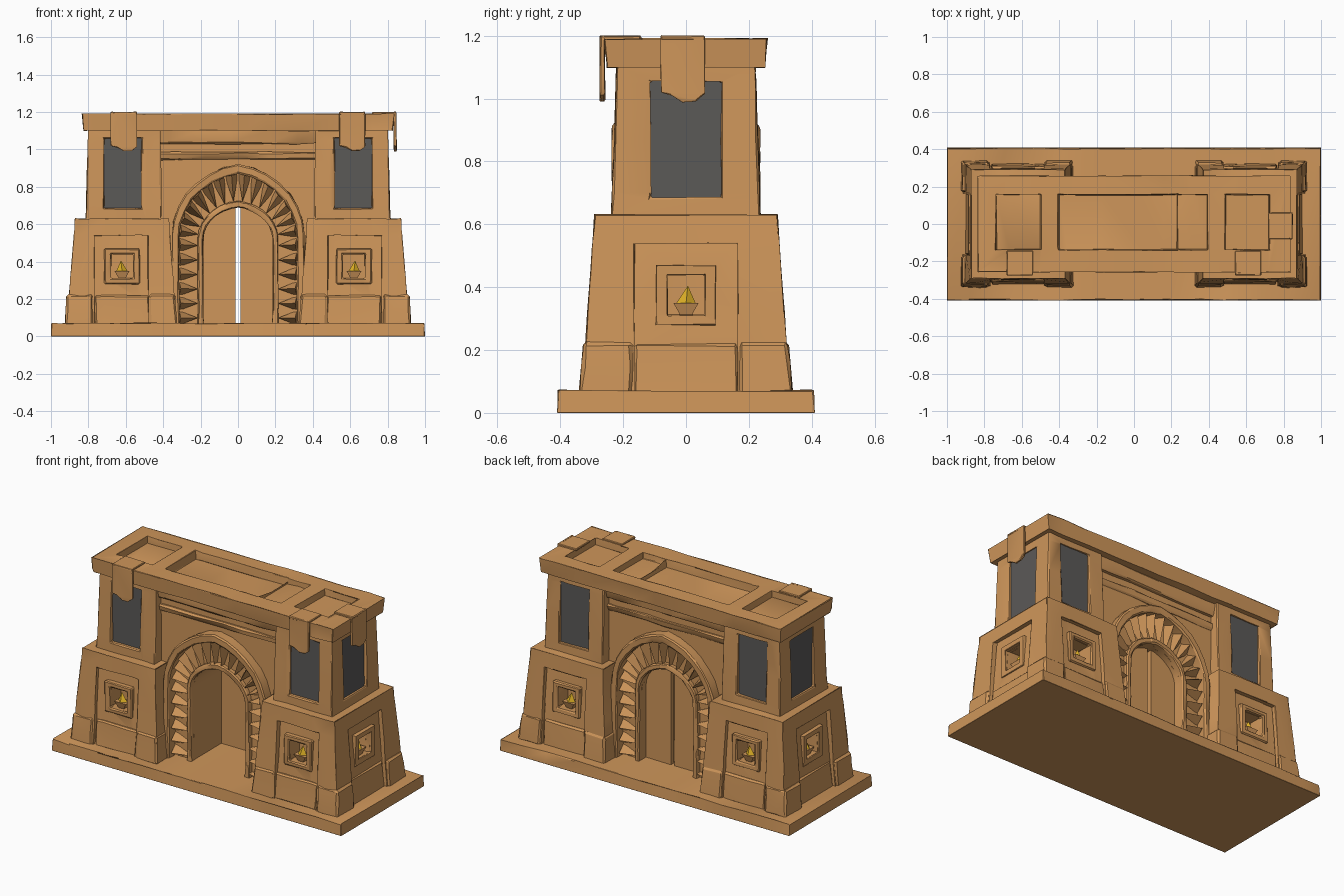
import bpy, bmesh, math, random
from mathutils import Matrix, Vector

if "Cube" in bpy.data.objects:
    bpy.data.objects.remove(bpy.data.objects["Cube"])

random.seed(4)


def material(name, rgb):
    m = bpy.data.materials.new(name)
    m.diffuse_color = (*rgb, 1)
    m.use_nodes = True
    m.node_tree.nodes["Principled BSDF"].inputs["Base Color"].default_value = m.diffuse_color
    return m


STONE = material("sandstone", (0.62, 0.305, 0.103))
GREY = material("dark_grey", (0.105, 0.1, 0.097))
GOLD = material("flame_yellow", (0.75, 0.45, 0.02))


def mesh_object(name, verts, faces, mat=STONE, M=None):
    me = bpy.data.meshes.new(name)
    me.from_pydata([tuple(v) for v in verts], [], faces)
    if M:
        me.transform(M)
    bm = bmesh.new()
    bm.from_mesh(me)
    bmesh.ops.recalc_face_normals(bm, faces=bm.faces)
    bm.to_mesh(me)
    bm.free()
    me.materials.append(mat)
    ob = bpy.data.objects.new(name, me)
    bpy.context.collection.objects.link(ob)
    return ob


def loft(name, z0, low, z1, high=None, mat=STONE, M=None):
    """Tapered block between two (x0, x1, y0, y1) rectangles."""
    v = []
    for z, (a, b, c, d) in ((z0, low), (z1, high or low)):
        v += [(a, c, z), (b, c, z), (b, d, z), (a, d, z)]
    f = [(3, 2, 1, 0), (4, 5, 6, 7)] + [(i, (i + 1) % 4, (i + 1) % 4 + 4, i + 4) for i in range(4)]
    return mesh_object(name, v, f, mat, M)


def prism(name, pts, y0, y1, mat=STONE, M=None):
    """Outline in x-z pushed along y."""
    n = len(pts)
    v = [(x, y, z) for y in (y0, y1) for x, z in pts]
    f = [tuple(range(n)), tuple(range(n, 2 * n))]
    f += [(i, (i + 1) % n, (i + 1) % n + n, i + n) for i in range(n)]
    return mesh_object(name, v, f, mat, M)


def ring(name, outer, inner, y0, y1, closed=False, M=None):
    """Band between two matching outlines, pushed along y."""
    n = len(outer)
    v = [(x, y, z) for y in (y0, y1) for pts in (outer, inner) for x, z in pts]
    f = []
    for i in range(n if closed else n - 1):
        j = (i + 1) % n
        f += [(i, j, n + j, n + i), (2 * n + i, 2 * n + j, 3 * n + j, 3 * n + i),
              (i, j, 2 * n + j, 2 * n + i), (n + i, n + j, 3 * n + j, 3 * n + i)]
    if not closed:
        f += [(k, n + k, 3 * n + k, 2 * n + k) for k in (0, n - 1)]
    return mesh_object(name, v, f, STONE, M)


def apply(ob, kind, **props):
    mod = ob.modifiers.new(kind.title(), kind)
    for k, val in props.items():
        setattr(mod, k, val)
    bpy.context.view_layer.objects.active = ob
    bpy.ops.object.modifier_apply(modifier=mod.name)


def cut(ob, *cutters):
    for c in cutters:
        apply(ob, 'BOOLEAN', object=c, operation='DIFFERENCE', solver='EXACT')
        bpy.data.objects.remove(c)


def finish(ob, bevel=0.01, wear=0.004, mirror=False, step=0.17):
    """Chip the stone: extra cuts, bevelled edges, slight random wear."""
    bm = bmesh.new()
    bm.from_mesh(ob.data)
    if wear:
        for axis in (Vector((1, 0, 0)), Vector((0, 0, 1))):
            for k in range(-6, 8):
                p = axis * (k * step + random.uniform(-0.04, 0.04))
                bmesh.ops.bisect_plane(bm, geom=bm.verts[:] + bm.edges[:] + bm.faces[:],
                                       plane_co=p, plane_no=axis, dist=0.0005)
    bm.to_mesh(ob.data)
    bm.free()
    if bevel:
        apply(ob, 'BEVEL', width=bevel, segments=1, limit_method='ANGLE', angle_limit=math.radians(40))
    for v in ob.data.vertices:
        if v.co.z > 0.03 and wear:
            v.co += Vector([random.uniform(-wear, wear) for _ in range(3)])
    if mirror:
        apply(ob, 'MIRROR')
    bpy.ops.object.select_all(action='DESELECT')
    ob.select_set(True)
    bpy.context.view_layer.objects.active = ob
    bpy.ops.object.shade_smooth_by_angle(angle=math.radians(25))


# base slab
finish(loft("base_slab", 0, (-1, 1, -0.41, 0.41), 0.07, (-0.995, 0.995, -0.405, 0.405)), 0.018)

# lower tower blocks with recessed panels and flame niches on three sides
lower = loft("lower_tower", 0.06, (0.33, 0.915, -0.33, 0.33), 0.63, (0.37, 0.87, -0.29, 0.29))
cut(lower,
    *[loft("c", 0.05, (0.48, 0.77, *sorted((s * 0.31, s * 0.5))), 0.54,
           (0.48, 0.77, *sorted((s * 0.268, s * 0.5)))) for s in (-1, 1)],
    loft("c", 0.05, (0.892, 1.1, -0.165, 0.165), 0.54, (0.85, 1.1, -0.165, 0.165)),
    *[loft("c", 0.31, (0.56, 0.68, *sorted((s * 0.19, s * 0.5))), 0.44) for s in (-1, 1)],
    loft("c", 0.31, (0.77, 1.1, -0.06, 0.06), 0.44))
finish(lower, 0.009, 0.003, True)

# corner foot stones
for xa, xb in ((0.325, 0.475), (0.775, 0.925)):
    for s in (-1, 1):
        inset = 0.01
        finish(loft("corner_stone", 0.06, (xa, xb, *sorted((s * 0.17, s * 0.34))), 0.225,
                    (xa + inset * (xa < 0.5), xb - inset * (xa > 0.5), *sorted((s * 0.17, s * 0.325)))),
               0.01, 0.003, True)

# parts repeated on the front, back and outer faces of each tower
turn = lambda x, deg: Matrix.Translation((x, 0, 0)) @ Matrix.Rotation(math.radians(deg), 4, 'Z')
square = lambda w, a, b: [(-w, a), (w, a), (w, b), (-w, b)]
for side, M, d, w in (("front", turn(0.62, 0), 0.0, 0.145), ("back", turn(0.62, 180), 0.0, 0.145),
                      ("outer", turn(0, 90), 0.578, 0.165)):
    finish(ring("niche_frame_" + side, square(0.095, 0.28, 0.47), square(0.06, 0.31, 0.44),
                -0.3 - d, -0.26 - d, True, M), 0.006, 0.002, True)
    finish(loft("panel_foot_" + side, 0.06, (-w, w, -0.322 - d, -0.25 - d), 0.22,
                (-w, w, -0.307 - d, -0.25 - d), M=M), 0.008, 0.003, True)
    # bowl and flame
    y = -0.25 - d
    finish(loft("fire_bowl_" + side, 0.305, (-0.015, 0.015, y - 0.015, y + 0.015), 0.35,
                (-0.04, 0.04, y - 0.03, y + 0.03), M=M), 0, 0, True)
    finish(mesh_object("flame_" + side,
                       [(-0.03, y, 0.35), (0, y - 0.026, 0.348), (0.03, y, 0.35), (0, y + 0.026, 0.35),
                        (0.006, y, 0.405)],
                       [(3, 2, 1, 0)] + [(i, (i + 1) % 4, 4) for i in range(4)], GOLD, M), 0, 0, True)

# upper towers with sunken window openings
upper = loft("upper_tower", 0.62, (0.41, 0.815, -0.237, 0.237), 1.11, (0.415, 0.80, -0.22, 0.22))
cut(upper,
    *[loft("c", 0.685, (0.515, 0.715, *sorted((s * 0.205, s * 0.4))), 1.06) for s in (-1, 1)],
    loft("c", 0.685, (0.785, 1, -0.112, 0.112), 1.055))
finish(upper, 0.008, 0.003, True)
for s in (-1, 1):
    finish(loft("window_panel", 0.68, (0.51, 0.72, *sorted((s * 0.204, s * 0.213))), 1.065, mat=GREY), 0, 0, True)
finish(loft("window_panel_outer", 0.68, (0.784, 0.793, -0.117, 0.117), 1.06, mat=GREY), 0, 0, True)


def arch(w, spring, peak, straight=6, curve=7):
    """Half outline mirrored into a full arch, left foot to right foot."""
    half = [(w, 0.06 + (spring - 0.06) * i / straight) for i in range(straight)]
    for i in range(curve):
        a = math.pi / 2 * i / curve
        half.append((w * math.cos(a), spring + (peak - spring) * (0.8 * math.sin(a) + 0.2 * i / curve)))
    return [(-x, z) for x, z in half] + [(0, peak)] + half[::-1]


outer, middle, inner = arch(0.355, 0.54, 0.92), arch(0.315, 0.53, 0.87), arch(0.185, 0.52, 0.69)

# gate wall with a through passage
wall = loft("gate_wall", 0.06, (-0.43, 0.43, -0.17, 0.17), 1.11)
cut(wall, prism("c", [(x, z - 0.03 if z < 0.07 else z) for x, z in inner], -0.5, 0.5))
finish(wall, 0, 0)

# arch bands and the zigzag wedges on both faces
for side, s in (("front", -1), ("back", 1)):
    finish(ring("outer_arch_" + side, outer, middle, s * 0.15, s * 0.235), 0.007, 0.003, step=5)
    edge = arch(0.215, 0.525, 0.725)
    finish(ring("inner_arch_" + side, edge, inner, s * 0.15, s * 0.2), 0.006, 0.003, step=5)
    v, f = [], []
    for i in range(len(middle) - 1):
        (ax, az), (bx, bz) = middle[i], middle[i + 1]
        cx, cz = [(edge[i][k] + edge[i + 1][k]) / 2 for k in (0, 1)]
        k = len(v)
        v += [(ax, s * 0.16, az), (bx, s * 0.16, bz), (cx, s * 0.16, cz),
              ((ax + bx) / 2 * 0.97, s * 0.225, (az + bz) / 2), (cx, s * 0.2, cz)]
        f += [(k, k + 1, k + 2), (k, k + 3, k + 1), (k, k + 2, k + 4, k + 3), (k + 1, k + 3, k + 4, k + 2)]
    finish(mesh_object("zigzag_" + side, v, f), 0, 0)

# wall ledges
for z0, z1, y in ((0.945, 0.985, 0.19), (1.03, 1.105, 0.205)):
    finish(loft("wall_ledge", z0, (-0.425, 0.425, -y + 0.01, y - 0.01), z1, (-0.425, 0.425, -y, y)), 0.008)

# gate leaves set toward the back, with a slit between
for s, name in ((-1, "left"), (1, "right")):
    leaf = [(s * 0.013, 0.06)] + [p for p in inner if p[0] * s > 0.013] + [(s * 0.013, 0.69)]
    leaf.sort(key=lambda p: math.atan2(p[1] - 0.3, (p[0] - s * 0.09)))
    finish(prism("gate_leaf_" + name, leaf, 0.1, 0.13), 0, 0)

# roof slab with three sunken bays
roof = loft("roof_slab", 1.1, (-0.825, 0.825, -0.25, 0.25), 1.19, (-0.835, 0.835, -0.258, 0.258))
cut(roof, *[loft("c", z, (a + 0.01, b - 0.01, -0.135, 0.155), 1.3, (a - 0.01, b + 0.01, -0.15, 0.17))
            for a, b, z in ((-0.745, -0.49, 1.15), (-0.41, 0.24, 1.14), (0.225, 0.4, 1.155), (0.48, 0.73, 1.15))])
finish(roof, 0.01, 0.003)

# draped cloths over the roof edge: front left, front right, right side
for name, M in (("front_left", Matrix.Translation((-0.61, -0.258, 0))),
                ("front_right", Matrix.Translation((0.61, -0.258, 0))),
                ("right_side", Matrix.Translation((0.832, -0.01, 0)) @ Matrix.Rotation(math.pi / 2, 4, 'Z'))):
    hang = [(-0.07, 1.2), (-0.07, 1.02), (-0.035, 1.01), (0, 0.99), (0.04, 0.992), (0.07, 1.015), (0.07, 1.2)]
    finish(prism("cloth_hang_" + name, hang, -0.016, 0.0, M=M), 0.004, 0.002)
    finish(loft("cloth_top_" + name, 1.185, (-0.07, 0.07, -0.016, 0.115), 1.2, M=M), 0.004, 0.001)
